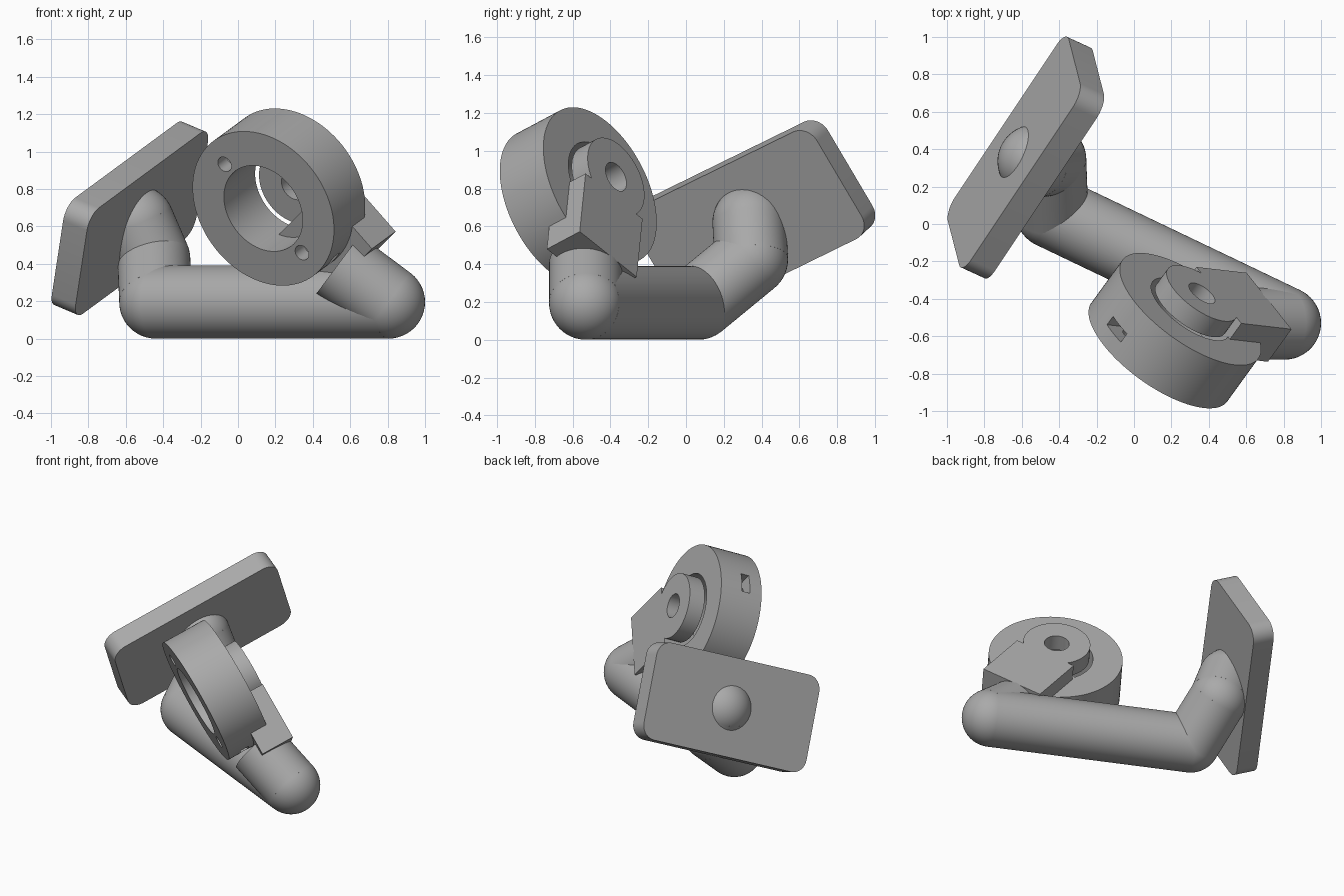
import bpy, bmesh, math
from mathutils import Vector, Matrix

if "Cube" in bpy.data.objects:
    bpy.data.objects.remove(bpy.data.objects["Cube"])

grey = bpy.data.materials.new("plain_grey")
grey.diffuse_color = (0.40, 0.40, 0.40, 1)
grey.use_nodes = True
grey.node_tree.nodes["Principled BSDF"].inputs["Base Color"].default_value = grey.diffuse_color


def frame(x, z, origin):
    """Orthonormal frame from a z axis, an approximate x axis and an origin."""
    z = Vector(z).normalized()
    x = Vector(x)
    x = (x - z * x.dot(z)).normalized()
    m = Matrix((x, z.cross(x), z)).transposed().to_4x4()
    m.translation = Vector(origin)
    return m


def make(name, bm, matrix=None):
    bmesh.ops.recalc_face_normals(bm, faces=bm.faces)
    me = bpy.data.meshes.new(name)
    bm.to_mesh(me)
    bm.free()
    me.materials.append(grey)
    ob = bpy.data.objects.new(name, me)
    bpy.context.collection.objects.link(ob)
    if matrix:
        ob.matrix_world = matrix
    return ob


def prism(name, outline, z0, z1, matrix=None):
    """Extrude a closed 2D outline from z0 to z1."""
    bm = bmesh.new()
    low = [bm.verts.new((x, y, z0)) for x, y in outline]
    high = [bm.verts.new((x, y, z1)) for x, y in outline]
    n = len(outline)
    bm.faces.new(low[::-1])
    bm.faces.new(high)
    for i in range(n):
        j = (i + 1) % n
        bm.faces.new((low[i], low[j], high[j], high[i]))
    return make(name, bm, matrix)


def arc(r, a0, a1, n, cx=0, cy=0):
    return [(cx + r * math.cos(a0 + (a1 - a0) * i / n),
             cy + r * math.sin(a0 + (a1 - a0) * i / n)) for i in range(n + 1)]


def circle(r, n, cx=0, cy=0):
    return arc(r, 0, math.tau, n, cx, cy)[:-1]


def rect(x0, x1, y0, y1):
    return [(x0, y0), (x1, y0), (x1, y1), (x0, y1)]


def smooth(ob):
    bpy.ops.object.select_all(action='DESELECT')
    bpy.context.view_layer.objects.active = ob
    ob.select_set(True)
    bpy.ops.object.shade_smooth_by_angle(angle=math.radians(30))


def combine(ob, other, operation):
    """Apply a boolean and remove the helper."""
    other.hide_render = True
    mod = ob.modifiers.new("cut", 'BOOLEAN')
    mod.operation = operation
    mod.solver = 'EXACT'
    mod.object = other
    bpy.context.view_layer.update()
    bpy.context.view_layer.objects.active = ob
    bpy.ops.object.modifier_apply(modifier=mod.name)
    bpy.data.objects.remove(other)


# Bent round arm: tubes with ball joints
RAD = 0.195
tip = Vector((0.535, -0.53, 0.396))
elbow = Vector((0.805, -0.53, RAD))
bend = Vector((-0.44, 0.065, RAD))
knee = Vector((-0.45, 0.345, 0.425))
end = Vector((-0.535, 0.335, 0.622))
path = [tip, elbow, bend, knee, end]
bm = bmesh.new()
for a, b in zip(path, path[1:]):
    m = (b - a).to_track_quat('Z', 'Y').to_matrix().to_4x4()
    m.translation = (a + b) / 2
    bmesh.ops.create_cone(bm, cap_ends=True, segments=64, radius1=RAD,
                          radius2=RAD, depth=(b - a).length, matrix=m)
for p in path[1:]:
    bmesh.ops.create_uvsphere(bm, u_segments=48, v_segments=24, radius=RAD,
                              matrix=Matrix.Translation(p))
smooth(make("bent_arm", bm))

# Rounded back plate
A, B, R = 0.63, 0.332, 0.10
outline = []
for k, (sx, sy) in enumerate(((1, 1), (-1, 1), (-1, -1), (1, -1))):
    a = k * math.pi / 2
    outline += arc(R, a, a + math.pi / 2, 10, sx * (A - R), sy * (B - R))
smooth(prism("back_plate", outline, -0.075, 0.075,
             frame((0.513, 0.771, 0.378), (0.85, -0.39, -0.36),
                   (-0.578, 0.355, 0.643))))

# Ring, local y runs toward the arm, local z toward the rear, rear face at 0
RING = frame((0.529, -0.661, 0.529), (0.539, 0.744, 0.396),
             (0.302, -0.455, 0.818))
W = 0.31
ring = prism("ring", circle(0.449, 96), -W, 0, RING)
combine(ring, prism("bore_cutter", circle(0.25, 72), -W - 0.1, 0.1, RING),
        'DIFFERENCE')
for s in (-1, 1):
    # screw hole and the nut slot that crosses it
    combine(ring, prism("hole_cutter", circle(0.043, 24, 0, s * 0.315),
                        -W - 0.1, -W + 0.17, RING), 'DIFFERENCE')
    y0, y1 = sorted((s * 0.265, s * 0.6))
    combine(ring, prism("slot_cutter", rect(-0.07, 0.07, y0, y1),
                        -W + 0.09, -W + 0.15, RING), 'DIFFERENCE')

# Round clip head with a hole, and the block that joins it to the arm
T = 0.114
head = prism("clip_head", circle(0.225, 64), 0, T, RING)
combine(head, prism("head_hole_cutter", circle(0.083, 40), -0.1, T + 0.1, RING),
        'DIFFERENCE')
block = prism("clip_block", rect(-0.227, 0.227, 0.138, 0.547), -0.12, T, RING)
combine(head, block, 'UNION')
combine(ring, head, 'UNION')
ring.name = "ring_with_clip"
smooth(ring)
